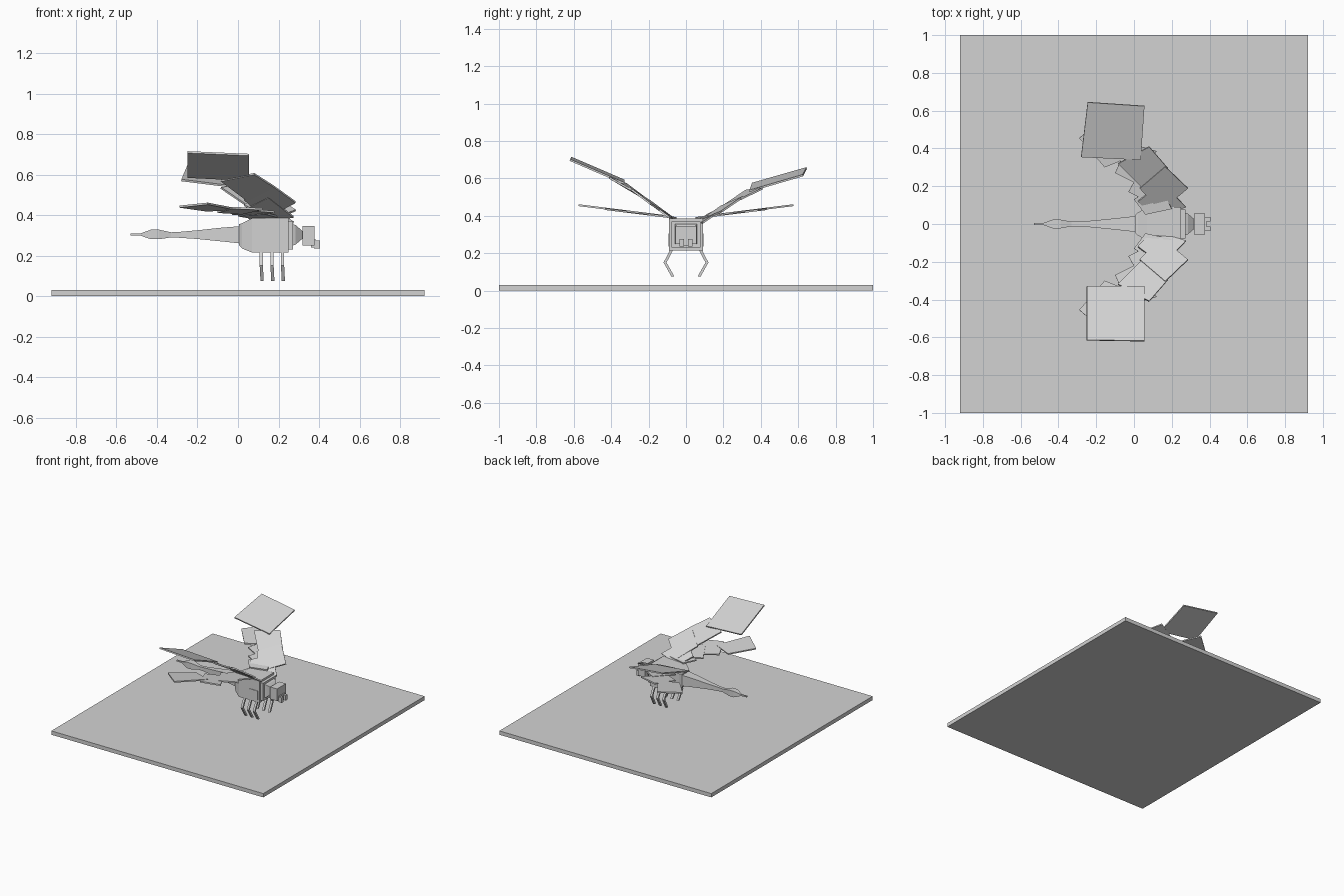
import bpy, bmesh
from mathutils import Vector

grey = bpy.data.materials.new("light grey")
grey.diffuse_color = (0.65, 0.65, 0.65, 1)


def finish(name, bm):
    bmesh.ops.recalc_face_normals(bm, faces=bm.faces)
    me = bpy.data.meshes.new(name)
    bm.to_mesh(me)
    bm.free()
    me.materials.append(grey)
    ob = bpy.data.objects.new(name, me)
    bpy.context.collection.objects.link(ob)
    return ob


def loft(name, rings):
    """Closed skin through rings of four points."""
    bm = bmesh.new()
    vs = [[bm.verts.new(p) for p in r] for r in rings]
    for a, b in zip(vs, vs[1:]):
        for i in range(4):
            bm.faces.new((a[i], a[(i + 1) % 4], b[(i + 1) % 4], b[i]))
    bm.faces.new(vs[0])
    bm.faces.new(vs[-1])
    return finish(name, bm)


def box(name, x0, x1, y0, y1, z0, z1):
    return loft(name, [[(x0, y0, z), (x1, y0, z), (x1, y1, z), (x0, y1, z)] for z in (z0, z1)])


def section(x, w, z0, z1):
    return [(x, -w, z0), (x, w, z0), (x, w, z1), (x, -w, z1)]


def bar(name, points, r):
    """Square bar bent through points."""
    loft(name, [[(x - r, y - r, z), (x + r, y - r, z), (x + r, y + r, z), (x - r, y + r, z)]
                for x, y, z in points])


def plate(name, corners, t=0.005):
    c = [Vector(p) for p in corners]
    n = (c[2] - c[0]).cross(c[3] - c[1]).normalized() * t
    loft(name, [[p - n for p in c], [p + n for p in c]])


# base slab
box("base_slab", -0.92, 0.92, -1, 1, 0, 0.03)

# tail, from tip to waist
loft("tail", [section(*s) for s in (
    (-0.53, 0.004, 0.300, 0.310), (-0.48, 0.005, 0.298, 0.310), (-0.43, 0.023, 0.281, 0.328),
    (-0.39, 0.023, 0.281, 0.328), (-0.33, 0.012, 0.290, 0.315), (-0.29, 0.012, 0.288, 0.317),
    (-0.20, 0.020, 0.282, 0.325), (-0.08, 0.032, 0.270, 0.338), (0.01, 0.042, 0.260, 0.345))])

# thorax and stepped collars
loft("thorax", [section(*s) for s in (
    (0.005, 0.045, 0.25, 0.355), (0.02, 0.06, 0.235, 0.36),
    (0.07, 0.09, 0.215, 0.385), (0.25, 0.09, 0.215, 0.385))])
box("front_collar", 0.25, 0.272, -0.078, 0.078, 0.23, 0.37)
loft("neck", [section(0.272, 0.06, 0.25, 0.355), section(0.285, 0.055, 0.255, 0.35),
              section(0.32, 0.025, 0.285, 0.32)])

# head
box("head", 0.318, 0.377, -0.055, 0.055, 0.25, 0.345)
box("snout", 0.36, 0.385, -0.035, 0.035, 0.24, 0.28)

for s, side in ((-1, "right"), (1, "left")):
    box(side + "_jaw", 0.375, 0.405, *sorted((s * 0.012, s * 0.036)), 0.235, 0.275)
    box(side + "_flank_plate", 0.165, 0.235, *sorted((s * 0.085, s * 0.094)), 0.235, 0.305)

    # three bent legs
    for i, x in enumerate((0.115, 0.168, 0.22)):
        bar(f"{side}_leg_{i + 1}", [(x, s * 0.073, 0.225), (x, s * 0.112, 0.15),
                                    (x + 0.004, s * 0.07, 0.075)], 0.008)

    # wing heights: rise to a bend, then a flatter end
    rise, end, tilt = (0.70, 0.43, 0.05) if s < 0 else (0.57, 0.30, 0.11)

    def upper_z(x, y):
        return 0.382 + rise * (min(y, 0.33) - 0.05) + end * max(y - 0.33, 0) - tilt * (x + 0.1)

    def lower_z(x, y):
        return 0.388 + 0.125 * (y - 0.05)

    upper = [
        ((0.10, 0.04), (0.02, 0.12), (0.15, 0.22), (0.275, 0.09)),
        ((0.14, 0.07), (0.03, 0.19), (0.165, 0.305), (0.285, 0.19)),
        ((0.045, 0.19), (-0.085, 0.32), (0.08, 0.41), (0.18, 0.295)),
        ((0.055, 0.33), (-0.25, 0.33), (-0.25, 0.615), (0.055, 0.62)) if s < 0 else
        ((0.035, 0.34), (-0.28, 0.355), (-0.245, 0.645), (0.055, 0.625))]
    lower = [
        ((0.06, 0.05), (0.00, 0.13), (0.13, 0.22), (0.20, 0.08)),
        ((0.07, 0.12), (-0.03, 0.17), (0.06, 0.33), (0.18, 0.25)),
        ((0.02, 0.21), (-0.10, 0.27), (-0.03, 0.43), (0.12, 0.385)),
        ((-0.01, 0.36), (-0.155, 0.30), (-0.29, 0.455), (-0.15, 0.575))]
    for name, plates, height in (("upper", upper, upper_z), ("lower", lower, lower_z)):
        for i, c in enumerate(plates):
            plate(f"{side}_{name}_wing_plate_{i + 1}",
                  [(x, s * y, height(x, y) + 0.003 * (i % 2)) for x, y in c])
